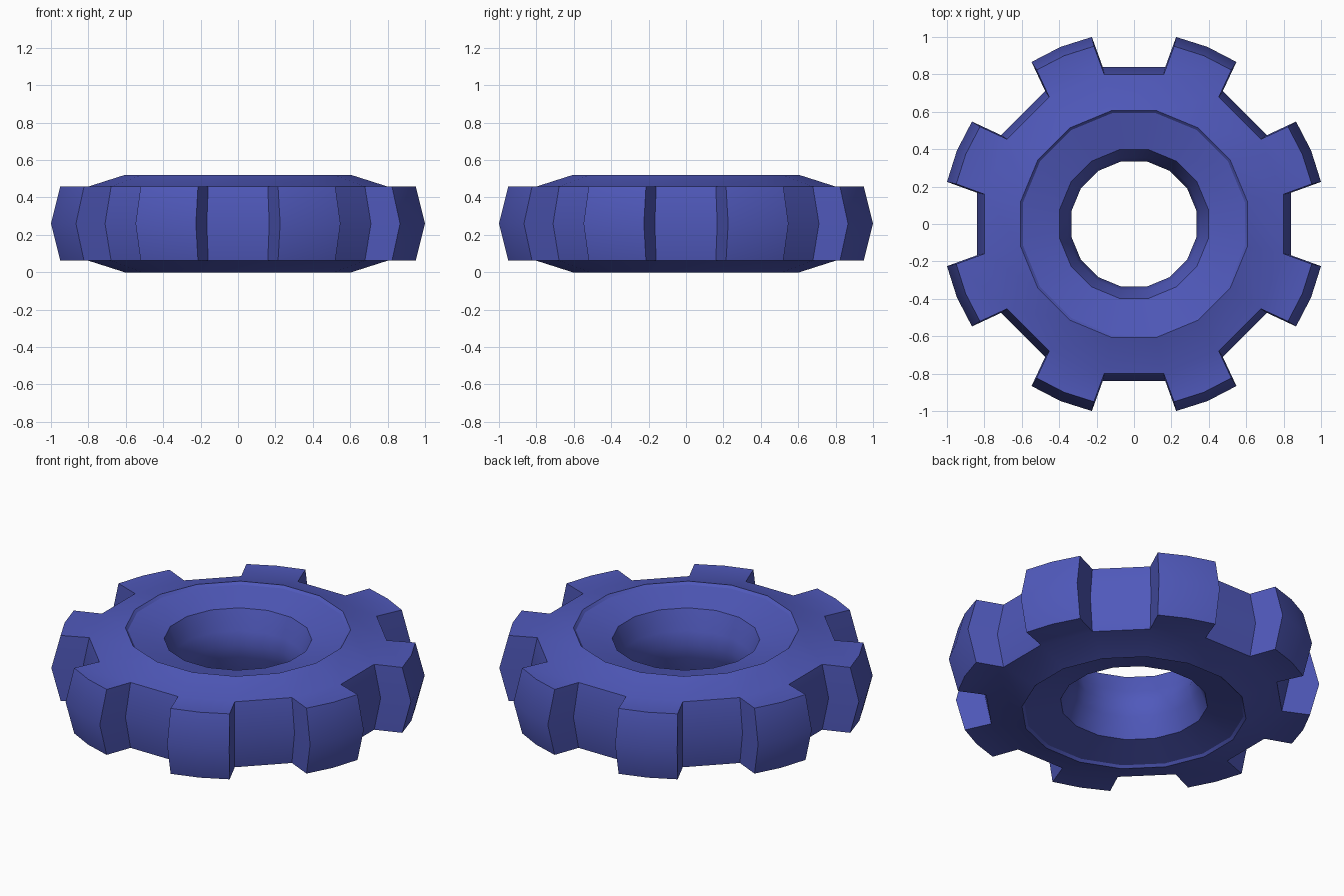
import bpy, bmesh
from math import sin, cos, radians

if "Cube" in bpy.data.objects:
    bpy.data.objects.remove(bpy.data.objects["Cube"])

SEG = 16          # sides of the wheel
MID = 0.26        # half thickness

# closed cross-section (radius, z), upper half mirrored to the lower half
upper = [(0.855, 0.26), (0.816, 0.458), (0.618, 0.52), (0.604, 0.506),
         (0.405, 0.458), (0.361, 0.34)]
profile = upper + [(0.342, MID)] + [(r, 2 * MID - z) for r, z in reversed(upper[1:])]
n = len(profile)

bm = bmesh.new()


def vert(r, deg, z):
    a = radians(deg)
    return bm.verts.new((r * cos(a), r * sin(a), z))


# hub ring
rings = [[vert(r, 11.25 + 22.5 * k, z) for r, z in profile] for k in range(SEG)]
for k in range(SEG):
    a, b = rings[k], rings[(k + 1) % SEG]
    for i in range(n):
        j = (i + 1) % n
        # leave the outer wall open where a tooth grows
        if k % 2 == 0 and (i == 0 or j == 0):
            continue
        bm.faces.new((a[i], b[i], b[j], a[j]))

# eight teeth
for k in range(0, SEG, 2):
    a, b = rings[k], rings[(k + 1) % SEG]
    centre = 22.5 + 22.5 * k
    base_a = [a[n - 1], a[0], a[1]]
    base_b = [b[n - 1], b[0], b[1]]
    levels = [(0.974, 0.062), (1.025, MID), (0.974, 0.458)]
    tip = [[vert(r, centre + d, z) for d in (-9.8, 0, 9.8)] for r, z in levels]
    for i in range(2):
        bm.faces.new((base_a[i], tip[i][0], tip[i + 1][0], base_a[i + 1]))
        bm.faces.new((base_b[i], base_b[i + 1], tip[i + 1][2], tip[i][2]))
        for c in range(2):
            bm.faces.new((tip[i][c], tip[i][c + 1], tip[i + 1][c + 1], tip[i + 1][c]))
    bm.faces.new((base_a[0], base_b[0], tip[0][2], tip[0][1], tip[0][0]))
    bm.faces.new((base_a[2], tip[2][0], tip[2][1], tip[2][2], base_b[2]))

bmesh.ops.recalc_face_normals(bm, faces=bm.faces)
mesh = bpy.data.meshes.new("toothed_wheel")
bm.to_mesh(mesh)
bm.free()

wheel = bpy.data.objects.new("toothed_wheel", mesh)
bpy.context.collection.objects.link(wheel)
blue = bpy.data.materials.new("blue")
blue.diffuse_color = (0.08, 0.10, 0.50, 1)
blue.use_nodes = True
blue.node_tree.nodes["Principled BSDF"].inputs["Base Color"].default_value = blue.diffuse_color
mesh.materials.append(blue)

bpy.context.view_layer.objects.active = wheel
wheel.select_set(True)
bpy.ops.object.shade_smooth_by_angle(angle=radians(30))
